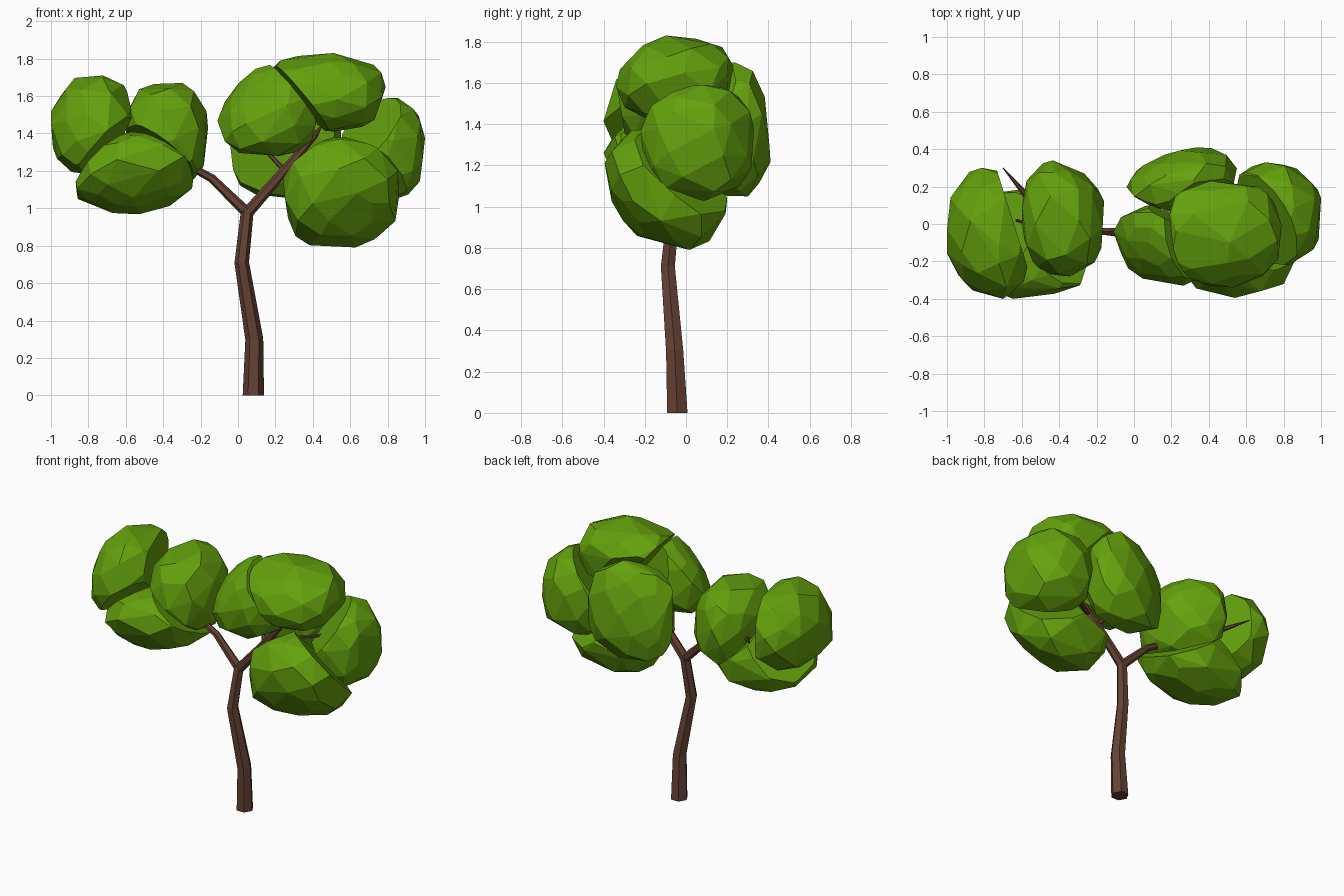
import bpy, bmesh, math, random
from mathutils import Vector

if "Cube" in bpy.data.objects:
    bpy.data.objects.remove(bpy.data.objects["Cube"])

random.seed(4)


def material(name, rgb):
    m = bpy.data.materials.new(name)
    m.diffuse_color = (*rgb, 1)
    m.use_nodes = True
    m.node_tree.nodes["Principled BSDF"].inputs["Base Color"].default_value = m.diffuse_color
    return m


LEAF = material("leaf_green", (0.13, 0.36, 0.004))
BARK = material("bark_brown", (0.13, 0.055, 0.035))


def finish(bm, name, mat):
    bmesh.ops.recalc_face_normals(bm, faces=bm.faces[:])
    me = bpy.data.meshes.new(name)
    bm.to_mesh(me)
    bm.free()
    me.materials.append(mat)
    ob = bpy.data.objects.new(name, me)
    bpy.context.collection.objects.link(ob)


def limb(name, path, sides=6):
    """Tapered faceted tube through (x, y, z, radius) points."""
    bm = bmesh.new()
    pts = [Vector(p[:3]) for p in path]
    whole = (pts[-1] - pts[0]).normalized()
    ref = Vector((0, 1, 0)) if abs(whole.y) < 0.7 else Vector((0, 0, 1))
    rings = []
    for i, p in enumerate(pts):
        t = (pts[min(i + 1, len(pts) - 1)] - pts[max(i - 1, 0)]).normalized()
        if p.z == 0:
            t = Vector((0, 0, 1))
        u = ref.cross(t).normalized()
        v = t.cross(u)
        angles = [math.tau * k / sides for k in range(sides)]
        rings.append([bm.verts.new(p + path[i][3] * (u * math.cos(a) + v * math.sin(a)))
                      for a in angles])
    for a, b in zip(rings, rings[1:]):
        for k in range(sides):
            n = (k + 1) % sides
            bm.faces.new((a[k], a[n], b[n], b[k]))
    bm.faces.new(rings[0][::-1])
    bm.faces.new(rings[-1])
    finish(bm, name, BARK)


# Trunk, two main boughs and the twigs inside the crowns
limb("trunk", [(0.082, -0.042, 0, 0.057), (0.087, -0.055, 0.3, 0.048),
               (0.02, -0.088, 0.71, 0.039), (0.05, -0.06, 0.99, 0.034)])
limb("left_bough", [(0.055, -0.06, 0.97, 0.03), (-0.14, -0.04, 1.16, 0.023),
                    (-0.23, -0.04, 1.21, 0.021), (-0.45, -0.03, 1.29, 0.017),
                    (-0.63, 0.02, 1.41, 0.008)])
limb("right_bough", [(0.045, -0.06, 0.97, 0.032), (0.23, -0.07, 1.18, 0.027),
                     (0.41, -0.1, 1.39, 0.018), (0.44, -0.06, 1.43, 0.006)])
limb("left_back_twig", [(-0.45, -0.03, 1.29, 0.016), (-0.59, 0.17, 1.37, 0.016),
                        (-0.7, 0.3, 1.42, 0.003)])
limb("left_low_twig", [(-0.4, -0.03, 1.27, 0.012), (-0.56, 0.06, 1.1, 0.01),
                       (-0.66, 0.12, 1.05, 0.003)])
limb("right_back_twig", [(0.25, -0.07, 1.2, 0.014), (0.12, 0.09, 1.34, 0.01),
                         (0.0, 0.15, 1.42, 0.003)])
limb("right_outer_twig", [(0.3, -0.08, 1.26, 0.014), (0.55, 0.03, 1.3, 0.01),
                          (0.75, 0.08, 1.36, 0.003)])

# Overall crown ellipsoids that hold the clumps: centre, radii
crowns = {"left": ((-0.58, -0.03, 1.38), (0.465, 0.41, 0.415)),
          "right": ((0.45, 0.0, 1.31), (0.595, 0.425, 0.545))}
# Leaf clumps: bounds as (x0, x1, y0, y1, z0, z1)
clumps = {
    "left_outer": (-1.0, -0.57, -0.40, 0.30, 1.18, 1.71),
    "left_inner": (-0.60, -0.16, -0.28, 0.34, 1.14, 1.67),
    "left_lower": (-0.87, -0.24, -0.40, 0.20, 0.96, 1.41),
    "right_inner": (-0.11, 0.42, -0.33, 0.10, 1.28, 1.77),
    "right_top": (0.19, 0.79, -0.34, 0.23, 1.41, 1.83),
    "right_lower": (0.24, 0.86, -0.395, 0.20, 0.79, 1.38),
    "right_outer": (0.52, 1.0, -0.22, 0.33, 1.03, 1.59),
    "right_back": (-0.04, 0.55, 0.05, 0.41, 1.05, 1.70),
}
# Flat gaps between neighbours: point and normal from the first to the second
gaps = [
    ("left_outer", "left_inner", (-0.60, -0.10, 1.50), (0.95, 0.30, 0)),
    ("left_outer", "left_lower", (-0.71, -0.20, 1.32), (0.67, -0.25, -0.7)),
    ("left_lower", "left_inner", (-0.40, -0.05, 1.27), (0.55, 0.3, 0.75)),
    ("right_inner", "right_top", (0.31, -0.10, 1.61), (0.78, 0.1, 0.62)),
    ("right_inner", "right_lower", (0.33, -0.20, 1.27), (0.6, -0.2, -0.75)),
    ("right_inner", "right_back", (0.08, 0.115, 1.45), (0.42, 0.88, 0.1)),
    ("right_top", "right_lower", (0.50, -0.10, 1.40), (0, -0.1, -1)),
    ("right_top", "right_outer", (0.74, 0.05, 1.50), (0.7, 0.4, -0.6)),
    ("right_top", "right_back", (0.37, 0.17, 1.60), (-0.4, 0.8, -0.5)),
    ("right_lower", "right_outer", (0.75, -0.08, 1.18), (0.5, 0.6, 0.65)),
    ("right_lower", "right_back", (0.40, 0.05, 1.15), (-0.3, 0.7, 0.6)),
    ("right_outer", "right_back", (0.54, 0.20, 1.40), (-0.97, 0.2, 0)),
]


def bounds(points):
    return [f(p[ax] for p in points) for ax in range(3) for f in (min, max)]


def cut(bm, name):
    """Slice the clump flat at each gap and cap it."""
    for a, b, point, normal in gaps:
        if name not in (a, b):
            continue
        n = Vector(normal).normalized() * (1 if name == a else -1)
        geom = bm.verts[:] + bm.edges[:] + bm.faces[:]
        bmesh.ops.bisect_plane(bm, geom=geom, plane_co=Vector(point) - n * 0.01,
                               plane_no=n, clear_outer=True)
        rim = [e for e in bm.edges if e.is_boundary]
        if rim:
            bmesh.ops.holes_fill(bm, edges=rim, sides=0)


def pebble(count=46):
    """Irregular, slightly boxy set of points on a unit ball."""
    pts = []
    for i in range(count):
        z = 1 - 2 * (i + 0.5) / count
        a = i * math.pi * (3 - math.sqrt(5))
        r = math.sqrt(1 - z * z)
        p = Vector((r * math.cos(a), r * math.sin(a), z))
        p += Vector([random.uniform(-0.13, 0.13) for _ in range(3)])
        p.normalize()
        pts.append(Vector([math.copysign(abs(c) ** 0.8, c) for c in p]))
    return pts


def clump_mesh(pts, box, name):
    """Hull of the points stretched to the box, held in the crown, then sliced."""
    b = bounds(pts)
    mid, rad = crowns[name.split("_")[0]]
    bm = bmesh.new()
    for p in pts:
        q = [box[2 * k] + (box[2 * k + 1] - box[2 * k])
             * (p[k] - b[2 * k]) / (b[2 * k + 1] - b[2 * k]) for k in range(3)]
        far = max(1, math.sqrt(sum(((q[k] - mid[k]) / rad[k]) ** 2 for k in range(3))))
        bm.verts.new([mid[k] + (q[k] - mid[k]) / far for k in range(3)])
    bmesh.ops.convex_hull(bm, input=bm.verts[:])
    loose = [v for v in bm.verts if not v.link_faces]
    bmesh.ops.delete(bm, geom=loose, context='VERTS')
    cut(bm, name)
    return bm


for name, target in clumps.items():
    pts = pebble()
    box = list(target)
    # Swell the uncut ball until the sliced clump fills its bounds
    for _ in range(10):
        bm = clump_mesh(pts, box, name)
        got = bounds([v.co for v in bm.verts])
        bm.free()
        for k in range(6):
            step = box[k] + 0.7 * (target[k] - got[k])
            box[k] = max(target[k] - 0.18, min(target[k] + 0.18, step))
    bm = clump_mesh(pts, box, name)
    bmesh.ops.dissolve_limit(bm, angle_limit=math.radians(8),
                             verts=bm.verts[:], edges=bm.edges[:])
    finish(bm, name + "_leaf_clump", LEAF)
